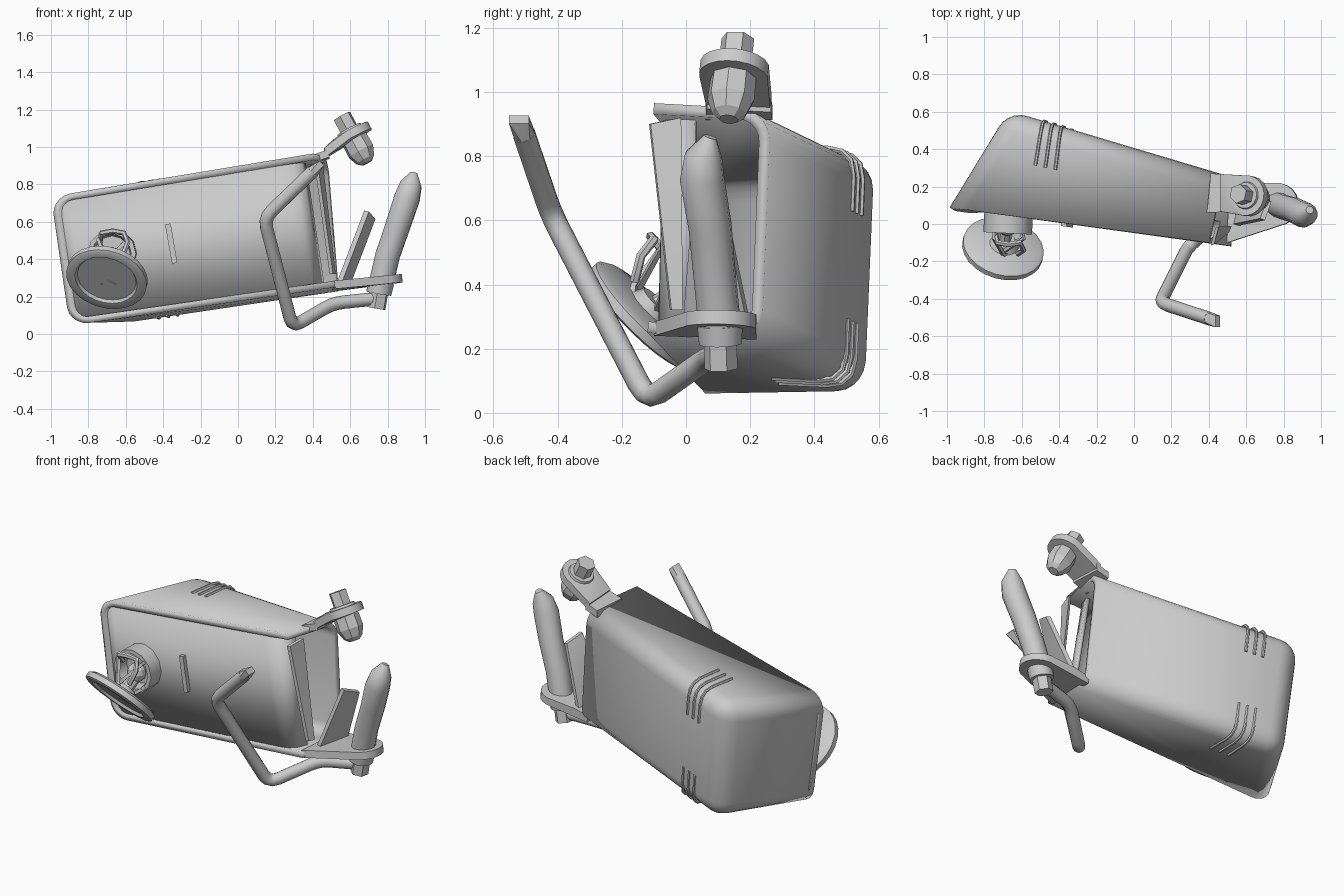
import bpy, bmesh, math
from mathutils import Vector as V

if "Cube" in bpy.data.objects:
    bpy.data.objects.remove(bpy.data.objects["Cube"])

def finish(name, bm, angle=40):
    bmesh.ops.recalc_face_normals(bm, faces=bm.faces)
    me = bpy.data.meshes.new(name)
    bm.to_mesh(me)
    bm.free()
    ob = bpy.data.objects.new(name, me)
    bpy.context.collection.objects.link(ob)
    return smooth(ob, angle)

def smooth(ob, angle):
    bpy.ops.object.select_all(action='DESELECT')
    ob.select_set(True)
    bpy.context.view_layer.objects.active = ob
    bpy.ops.object.shade_smooth_by_angle(angle=math.radians(angle))
    return ob

def thicken(ob, t, offset):
    m = ob.modifiers.new("thickness", 'SOLIDIFY')
    m.thickness, m.offset = t, offset

def circle(c, axis, r, n, start=0.0):
    q = V(axis).to_track_quat('Z', 'Y')
    return [V(c) + q @ V((r*math.cos(start + 2*math.pi*i/n), r*math.sin(start + 2*math.pi*i/n), 0)) for i in range(n)]

def hull(name, pts, angle=35):
    bm = bmesh.new()
    for p in pts:
        bm.verts.new(p)
    bmesh.ops.convex_hull(bm, input=bm.verts)
    bmesh.ops.dissolve_limit(bm, angle_limit=0.02, verts=bm.verts, edges=bm.edges)
    return finish(name, bm, angle)

def lathe(name, c, axis, prof, n, angle=35):
    """Closed stack of rings; prof = (distance along axis, radius)."""
    a = V(axis).normalized()
    bm = bmesh.new()
    rings = [[bm.verts.new(p) for p in circle(V(c) + a*d, a, r, n)] for d, r in prof]
    for A, B in zip(rings, rings[1:]):
        for i in range(n):
            bm.faces.new((A[i], A[(i+1) % n], B[(i+1) % n], B[i]))
    bm.faces.new(rings[0])
    bm.faces.new(rings[-1])
    return finish(name, bm, angle)

def rounded(pts, d):
    pts = [V(p) for p in pts]
    out = [pts[0]]
    for a, b, c in zip(pts, pts[1:], pts[2:]):
        p, q = b + (a-b).normalized()*d, b + (c-b).normalized()*d
        out += [p.lerp(b, t).lerp(b.lerp(q, t), t) for t in (0, .33, .67, 1)]
    return out + [pts[-1]]

def tube(name, pts, r, res=2, radii=None):
    cu = bpy.data.curves.new(name, 'CURVE')
    cu.dimensions = '3D'
    cu.bevel_depth, cu.bevel_resolution, cu.use_fill_caps = r, res, True
    sp = cu.splines.new('POLY')
    sp.points.add(len(pts) - 1)
    for i, p in enumerate(pts):
        sp.points[i].co = (*p, 1)
        if radii:
            sp.points[i].radius = radii[i]
    ob = bpy.data.objects.new(name, cu)
    bpy.context.collection.objects.link(ob)
    bpy.ops.object.select_all(action='DESELECT')
    ob.select_set(True)
    bpy.context.view_layer.objects.active = ob
    bpy.ops.object.convert(target='MESH')
    return smooth(bpy.context.view_layer.objects.active, 45)

def front_y(x):
    return -0.05 - 0.14*x

# Housing shell: slanted box, rounded at the back and left, open at front and right
FTL, FTR, FBR, FBL = V((-1, .09, .735)), V((.40, -.10, .965)), V((.52, -.12, .25)), V((-.90, .075, .045))
BTL, BTR, BBR, BBL = V((-.68, .61, .785)), V((.48, .265, .945)), V((.54, .235, .22)), V((-.60, .58, .055))
bm = bmesh.new()
ftl, ftr, fbr, fbl, btl, btr, bbr, bbl = [bm.verts.new(p) for p in (FTL, FTR, FBR, FBL, BTL, BTR, BBR, BBL)]
for f in ((ftl, ftr, fbr, fbl), (btl, bbl, bbr, btr), (ftl, btl, btr, ftr),
          (fbl, fbr, bbr, bbl), (ftl, fbl, bbl, btl), (ftr, btr, bbr, fbr)):
    bm.faces.new(f)
bmesh.ops.recalc_face_normals(bm, faces=bm.faces)
front, right = {ftl, ftr, fbr, fbl}, {ftr, fbr, btr, bbr}
edges = [e for e in bm.edges if not set(e.verts) <= front and not set(e.verts) <= right]
bmesh.ops.bevel(bm, geom=edges, offset=.1, offset_type='OFFSET', segments=5, profile=.5, affect='EDGES')
bm.normal_update()
bmesh.ops.delete(bm, geom=[f for f in bm.faces if f.normal.y < -.85 or f.normal.x > .8], context='FACES')
shell = finish("housing_shell", bm)
# keep the outside facing outwards on the open shell
if max(shell.data.polygons, key=lambda p: p.center.y).normal.y < 0:
    shell.data.flip_normals()
thicken(shell, .035, -1)

# Front panel, recessed in the rim and folded inwards at its right end
bm = bmesh.new()
cols = [(-.975, .63, -.905, .16, .02), (-.955, .69, -.88, .10, .02), (-.90, .725, -.83, .08, .02),
        (.22, .91, .34, .235, .02), (.29, .925, .40, .245, .03), (.33, .93, .435, .25, .06), (.35, .935, .455, .25, .13)]
vs = [(bm.verts.new((xt, front_y(xt) + d, zt)), bm.verts.new((xb, front_y(xb) + d, zb))) for xt, zt, xb, zb, d in cols]
for a, b in zip(vs, vs[1:]):
    bm.faces.new((a[0], a[1], b[1], b[0]))
thicken(finish("front_panel", bm, 60), .02, 0)

# Edge strip beside the opening
strip = [V((.41, -.115, .90)), V((.435, -.02, .92)), V((.49, -.05, .32)), V((.505, -.015, .32))]
hull("edge_strip", strip + [p + V((.018, .005, 0)) for p in strip])

# Raised bar on the panel
bar = [(-.39, .585), (-.36, .592), (-.325, .385), (-.352, .372)]
hull("panel_bar", [(x, front_y(x) + d, z) for x, z in bar for d in (-.015, .03)])

# Triple ridges wrapped over the upper and lower back edges
for tag, L, R, FL, FR, BL, BR in (("upper", BTL, BTR, FTL, FTR, BBL, BBR), ("lower", BBL, BBR, FBL, FBR, BTL, BTR)):
    for i in range(3):
        t = .165 + .042*i
        c, f, b = L.lerp(R, t), FL.lerp(FR, t + .14), BL.lerp(BR, t)
        tube(f"{tag}_ridge_{i+1}", rounded([c + (f-c)*.46, c, c + (b-c)*.27], .085), .009, 1)

# Swivel foot: cup on the panel, ball, ribs and tilted disc
cup, disc, n = V((-.67, .06, .43)), V((-.70, -.13, .305)), V((-.2, -.69, -.69)).normalized()
lathe("swivel_cup", cup, (-.05, -1, 0), [(0, .13), (.11, .13), (.11, .105), (.04, .095)], 12)
lathe("swivel_stem", cup, disc - cup, [(0, .035), ((disc - cup).length, .035)], 8)
bpy.ops.mesh.primitive_uv_sphere_add(segments=10, ring_count=6, radius=.055, location=(-.675, -.01, .41))
bpy.context.object.name = "swivel_ball"
smooth(bpy.context.object, 20)
for i, (o, p) in enumerate(zip(circle(cup, (0, -1, 0), .095, 4, .78), circle(disc, -n, .06, 4, .78))):
    out = (o - cup)*.15
    tube(f"swivel_rib_{i+1}", [o + V((0, -.06, 0)), o + out + V((0, -.14, 0)), o.lerp(p, .7) + out + V((0, -.06, 0)), p], .013, 0)
tube("swivel_arch", [(-.74, -.05, .48), (-.73, -.10, .54), (-.67, -.11, .55), (-.61, -.10, .54), (-.59, -.14, .49), (-.62, -.16, .41)], .015, 1)
lathe("swivel_disc", disc, n, [(-.03, .04), (-.025, .20), (-.012, .22), (.018, .22), (.026, .205), (.026, .17), (.01, .16)], 24)
lathe("disc_hub", disc - n*.06, n, [(0, .06), (.04, .085)], 12)

# Lower lug with collar, hex nut and handle
ax = V((.17, -.03, .98)).normalized()
low = V((.765, .105, .285))
lug_ax = V((-.12, .02, .99)).normalized()
ring = circle(low, lug_ax, .115, 20)
base = [V((.50, -.10, .262)), V((.51, .22, .25)), V((.60, .22, .27)), V((.58, -.03, .27))]
hull("lower_lug", [p + lug_ax*s for p in ring + base for s in (-.022, .022)])
lathe("lower_collar", low - ax*.07, ax, [(0, .068), (.06, .072)], 16)
lathe("lower_nut", low - ax*.15, ax, [(0, .052), (.1, .052)], 6, 20)
tube("handle", [(.765, .105, .27), (.80, .09, .42), (.855, .075, .58), (.905, .05, .73), (.925, .055, .80), (.94, .075, .86)],
     .07, 4, [.95, .95, .97, 1, .85, .3])
gus = [V((.53, .0, .28)), V((.58, .2, .28)), V((.71, .13, .62)), V((.675, .03, .66))]
hull("lower_gusset", gus + [p + V((.025, -.01, -.005)) for p in gus])

# Upper lug with hex bolt and stub
up = V((.61, .15, 1.065))
uax = V((-.47, .1, .87)).normalized()
ring = circle(up, uax, .108, 20)
base = [V((.47, .065, .975)), V((.47, .265, .965))]
hull("upper_lug", [p + uax*s for p in ring + base for s in (-.022, .022)])
root = [V((.39, .06, .93)), V((.41, .27, .93))]
hull("upper_lug_root", [p + V((0, 0, s)) for p in root + [b - V((-.02, 0, .01)) for b in base] for s in (-.018, .025)])
lathe("upper_washer", up, uax, [(.02, .075), (.035, .07)], 16)
lathe("upper_bolt", up, uax, [(.03, .052), (.115, .052)], 6, 20)
lathe("upper_stub", up, -uax, [(.02, .072), (.10, .075), (.15, .055), (.172, .03)], 8, 20)

# Bent crank rod with a flared tip
path = rounded([(.40, -.505, .87), (.14, -.42, .62), (.29, -.12, .038), (.51, .06, .165), (.75, .11, .19)], .06)
tube("crank_rod", path, .036, 3)
d = V((.26, -.085, .25)).normalized()
hull("crank_tip", circle(path[0], d, .036, 8) +
     [path[0] + d*.065 + V((x, y, z)) for y in (-.032, .03) for x, z in ((-.01, .012), (.014, -.012))])
